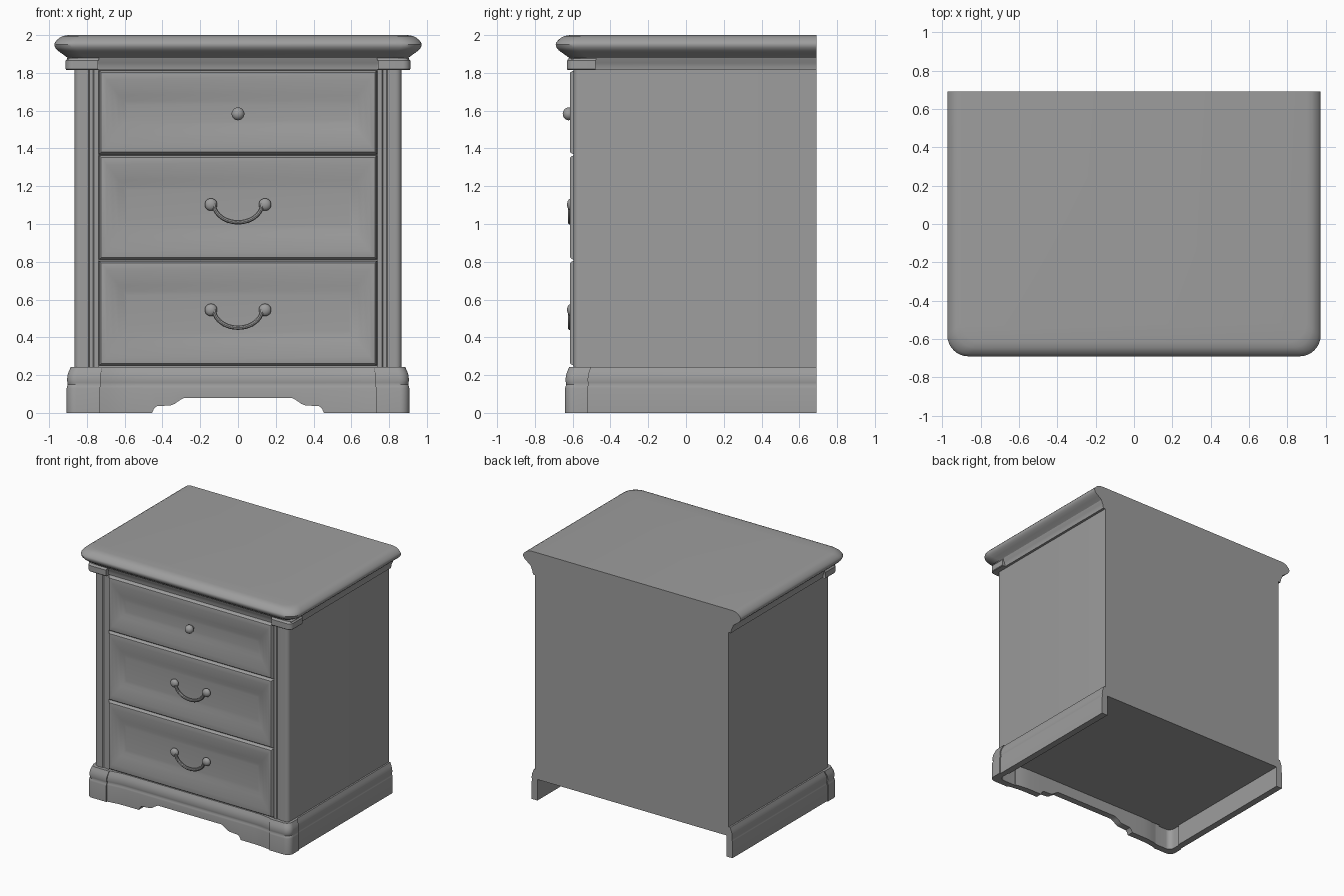
import bpy, bmesh, math

if "Cube" in bpy.data.objects:
    bpy.data.objects.remove(bpy.data.objects["Cube"])

BACK = 0.69

# Mid-grey finish shared by every part
grey = bpy.data.materials.new("mid_grey")
grey.diffuse_color = (0.34, 0.34, 0.34, 1)
grey.use_nodes = True
grey.node_tree.nodes["Principled BSDF"].inputs["Base Color"].default_value = grey.diffuse_color


def dress(ob, angle=35):
    """Smooth shading with kept edges, plus the grey finish."""
    bpy.ops.object.select_all(action='DESELECT')
    ob.select_set(True)
    bpy.context.view_layer.objects.active = ob
    bpy.ops.object.shade_smooth_by_angle(angle=math.radians(angle))
    ob.data.materials.clear()
    ob.data.materials.append(grey)


def finish(name, bm):
    bmesh.ops.recalc_face_normals(bm, faces=bm.faces)
    mesh = bpy.data.meshes.new(name)
    bm.to_mesh(mesh)
    bm.free()
    ob = bpy.data.objects.new(name, mesh)
    bpy.context.collection.objects.link(ob)
    dress(ob)
    return ob


def corner(x, y, r, n=8):
    """Rounded front corner, running from the side to the front."""
    return [(x - r + r * math.cos(a), y + r - r * math.sin(a))
            for a in (math.pi / 2 * i / n for i in range(n + 1))]


def sweep(name, half_plan, rows, solid=True):
    """Loft a mirrored plan through (height, inward offset) rows; the back stays flush.
    solid: fill across the back, top and bottom. Otherwise rows are a closed rail section."""
    half = [(p[0], p[1], p[2] if len(p) > 2 else 0) for p in half_plan]
    plan = half + [(-x, y, z) for x, y, z in reversed(half) if x > 0]
    hx, fy = max(p[0] for p in plan), -min(p[1] for p in plan)

    def inset(x, y, d):
        fx = max(0, (abs(x) - 0.5) / (hx - 0.5))
        return x - math.copysign(d * fx, x), y + d * max(0, -y / fy)

    bm = bmesh.new()
    rings = [[bm.verts.new((*inset(x, y, d), max(z, zb))) for x, y, zb in plan]
             for z, d in rows]
    n, m = len(plan), len(rings)
    for i in range(m - 1 if solid else m):
        lo, hi = rings[i], rings[(i + 1) % m]
        for j in range(n if solid else n - 1):
            k = (j + 1) % n
            bm.faces.new((lo[j], hi[j], hi[k], lo[k]))
    if solid:
        bm.faces.new(rings[0])
        bm.faces.new(rings[-1])
    else:
        bm.faces.new([r[0] for r in rings])
        bm.faces.new([r[-1] for r in rings])
    return finish(name, bm)


def drawer(name, z0, z1, hx=0.735):
    """Drawer front: rounded rim around a dished panel."""
    prof = [(0, -0.565), (0, -0.594), (0.004, -0.605), (0.011, -0.613), (0.02, -0.615),
            (0.05, -0.613), (0.09, -0.607), (0.13, -0.597), (0.16, -0.588), (0.185, -0.586)]
    bm = bmesh.new()
    rings = []
    for i, y in prof:
        x = hx - i * (0.8 if i > 0.03 else 1)
        rings.append([bm.verts.new(v) for v in ((-x, y, z0 + i), (x, y, z0 + i),
                                                (x, y, z1 - i), (-x, y, z1 - i))])
    for a, b in zip(rings, rings[1:]):
        for j in range(4):
            k = (j + 1) % 4
            bm.faces.new((a[j], a[k], b[k], b[j]))
    bm.faces.new(rings[-1])
    bm.faces.new(rings[0])
    return finish(name, bm)


def knob(name, x, y, z, r, squash):
    bpy.ops.mesh.primitive_uv_sphere_add(segments=20, ring_count=12, radius=r, location=(x, y, z))
    ball = bpy.context.object
    ball.name = name
    ball.scale.y = squash
    dress(ball)
    bpy.ops.mesh.primitive_cylinder_add(vertices=16, radius=r * 0.5, depth=0.04,
                                        location=(x, -0.595, z), rotation=(math.pi / 2, 0, 0))
    post = bpy.context.object
    post.name = name + "_post"
    dress(post)


def bail_handle(name, z):
    """Drooping bar hung between two knobs."""
    for side, x in (("left", -0.143), ("right", 0.143)):
        knob(f"{name}_{side}_knob", x, -0.606, z, 0.033, 0.72)
    cu = bpy.data.curves.new(name + "_bar", 'CURVE')
    cu.dimensions = '3D'
    cu.bevel_depth = 0.012
    cu.bevel_resolution = 3
    cu.use_fill_caps = True
    sp = cu.splines.new('POLY')
    n = 20
    sp.points.add(n)
    for i, p in enumerate(sp.points):
        a = math.pi * i / n
        p.co = (0.128 * math.cos(a), -0.614, z + 0.005 - 0.099 * math.sin(a), 1)
    ob = bpy.data.objects.new(name + "_bar", cu)
    bpy.context.collection.objects.link(ob)
    bpy.ops.object.select_all(action='DESELECT')
    ob.select_set(True)
    bpy.context.view_layer.objects.active = ob
    bpy.ops.object.convert(target='MESH')
    dress(bpy.context.object)


# Table top with a rounded edge
sweep("table_top", [(0.973, BACK)] + corner(0.973, -0.69, 0.11),
      [(1.88, 0.07), (1.89, 0.058), (1.905, 0.036), (1.92, 0.016), (1.935, 0.004), (1.95, 0),
       (1.96, 0.003), (1.973, 0.013), (1.986, 0.028), (1.995, 0.045), (2.0, 0.075)])

# Cove moulding under the top
sweep("cove_moulding", [(0.905, BACK), (0.905, -0.61)],
      [(1.815, 0.02), (1.835, 0.018), (1.852, 0.012), (1.866, 0.005), (1.88, 0)])

# Capital blocks at the front corners
sweep("corner_capitals", [(0.865, BACK), (0.865, -0.48), (0.912, -0.48)] + corner(0.912, -0.63, 0.04)
      + [(0.74, -0.63), (0.74, -0.585), (0, -0.585)],
      [(1.815, 0.004), (1.82, 0), (1.865, 0), (1.872, 0.006), (1.88, 0.01)])

# Cabinet body with grooved corner columns
sweep("cabinet_body", [(0.865, BACK)] + corner(0.865, -0.595, 0.03, 5)
      + [(0.792, -0.595), (0.787, -0.589), (0.767, -0.589), (0.762, -0.595),
         (0.738, -0.595), (0.738, -0.57), (0, -0.57)],
      [(0.17, 0), (1.88, 0)])

# Plinth: moulded rail with corner feet and a scalloped front edge
front = [(0.455, 0), (0.445, 0.022), (0.43, 0.035), (0.355, 0.04), (0.335, 0.048),
         (0.31, 0.066), (0.285, 0.08), (0, 0.08)]
sweep("plinth_skirt", [(0.898, BACK), (0.898, -0.52), (0.907, -0.52)]
      + corner(0.907, -0.64, 0.05)
      + [(0.73, -0.64), (0.73, -0.632), (0.69, -0.625), (0.64, -0.618), (0.58, -0.615)]
      + [(x, -0.615, z) for x, z in front],
      [(0, 0.055), (0, 0), (0.13, 0), (0.14, 0.002), (0.15, 0.006), (0.16, 0.004),
       (0.175, 0.002), (0.20, 0.005), (0.218, 0.011), (0.235, 0.018), (0.243, 0.021),
       (0.243, 0.055)], solid=False)

# Drawers and hardware
drawer("top_drawer", 1.369, 1.812)
drawer("middle_drawer", 0.811, 1.363)
drawer("bottom_drawer", 0.251, 0.805)
knob("top_drawer_knob", 0, -0.622, 1.583, 0.034, 0.9)
bail_handle("middle_handle", 1.103)
bail_handle("bottom_handle", 0.545)
